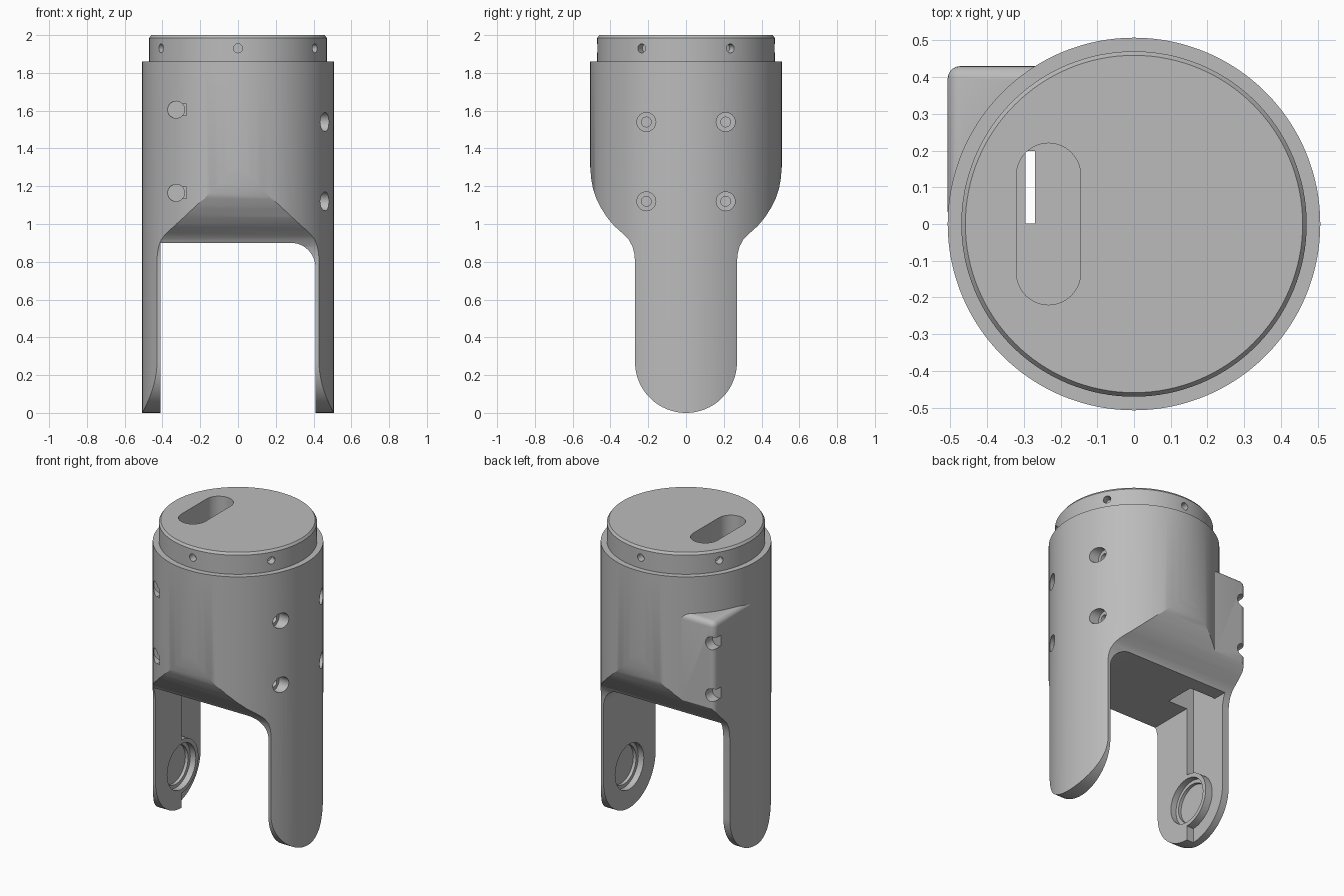
import bpy, bmesh, math
from math import sin, cos, pi, radians
from mathutils import Vector, Matrix

if "Cube" in bpy.data.objects:
    bpy.data.objects.remove(bpy.data.objects["Cube"], do_unlink=True)

grey = bpy.data.materials.new("plain_grey")
grey.use_nodes = True
COLOUR = (0.5, 0.5, 0.5, 1)
grey.diffuse_color = COLOUR
grey.node_tree.nodes["Principled BSDF"].inputs["Base Color"].default_value = COLOUR


def make(name, bm):
    bmesh.ops.recalc_face_normals(bm, faces=bm.faces)
    me = bpy.data.meshes.new(name)
    bm.to_mesh(me)
    bm.free()
    me.materials.append(grey)
    ob = bpy.data.objects.new(name, me)
    bpy.context.collection.objects.link(ob)
    return ob


def prism(name, points, axis, lo, hi):
    """Extrude an outline along an axis; points hold the two other coordinates in order."""
    bm = bmesh.new()
    place = {"x": lambda p: (lo, p[0], p[1]), "y": lambda p: (p[0], lo, p[1]),
             "z": lambda p: (p[0], p[1], lo)}[axis]
    face = bm.faces.new([bm.verts.new(place(p)) for p in points])
    side = bmesh.ops.extrude_face_region(bm, geom=[face])["geom"]
    move = Vector([(hi - lo) * (a == axis) for a in "xyz"])
    bmesh.ops.translate(bm, vec=move, verts=[v for v in side if isinstance(v, bmesh.types.BMVert)])
    return make(name, bm)


def rod(name, r, start, end, sides=32, r2=None):
    """Cylinder or cone between two points."""
    a, b = Vector(start), Vector(end)
    bm = bmesh.new()
    bmesh.ops.create_cone(bm, cap_ends=True, segments=sides, radius1=r,
                          radius2=r if r2 is None else r2, depth=(b - a).length)
    turn = (b - a).to_track_quat("Z", "Y").to_matrix().to_4x4()
    bmesh.ops.transform(bm, matrix=Matrix.Translation((a + b) / 2) @ turn, verts=bm.verts)
    return make(name, bm)


def box(name, x, y, z, bevel=0):
    ob = prism(name, [(x[0], y[0]), (x[1], y[0]), (x[1], y[1]), (x[0], y[1])], "z", *z)
    if bevel:
        bm = bmesh.new()
        bm.from_mesh(ob.data)
        bmesh.ops.bevel(bm, geom=bm.edges[:], offset=bevel, segments=5, profile=0.5, affect="EDGES")
        bm.to_mesh(ob.data)
        bm.free()
    return ob


def combine(target, other, operation):
    mod = target.modifiers.new("join", "BOOLEAN")
    mod.object, mod.operation, mod.solver = other, operation, "EXACT"
    bpy.context.view_layer.objects.active = target
    bpy.ops.object.modifier_apply(modifier=mod.name)
    bpy.data.objects.remove(other, do_unlink=True)


def arc(cx, cy, r, a0, a1, n):
    return [(cx + r * cos(radians(a0 + (a1 - a0) * i / n)),
             cy + r * sin(radians(a0 + (a1 - a0) * i / n))) for i in range(n + 1)]


# Round housing with a squared rear corner block
housing = rod("limb_housing", 0.507, (0, 0, -0.05), (0, 0, 1.86), 128)
combine(housing, box("corner_block", (-0.5072, -0.2), (0.0, 0.43), (-0.1, 1.62), 0.035), "UNION")

# Side outline: wide body narrowing to round-ended legs
half = [(0.53, 1.9), (0.53, 1.45), (0.507, 1.3), (0.502, 1.24), (0.492, 1.185), (0.475, 1.135),
        (0.45, 1.085), (0.418, 1.035), (0.38, 0.99), (0.33, 0.945), (0.303, 0.917),
        (0.283, 0.88), (0.273, 0.84), (0.27, 0.8)]
right = half + arc(0, 0.27, 0.27, 0, -90, 20)
outline = right + [(-y, z) for y, z in reversed(right[:-1])]
combine(housing, prism("side_outline", outline, "x", -0.7, 0.7), "INTERSECT")

# Opening between the legs, filleted on one side
gap = [(-0.41, -0.2), (0.41, -0.2)] + arc(0.28, 0.77, 0.13, 0, 90, 12) + [(-0.41, 0.9)]
combine(housing, prism("leg_gap", gap, "y", -0.7, 0.7), "DIFFERENCE")

# Stepped-back half of the right leg and the cable opening above it
combine(housing, box("leg_step", (-0.46, -0.35), (0, 0.4), (-0.1, 0.9)), "DIFFERENCE")
combine(housing, box("cable_opening", (-0.46, -0.27), (0, 0.2), (0.85, 1.05)), "DIFFERENCE")
combine(housing, rod("bearing_boss", 0.175, (-0.47, 0, 0.27), (-0.41, 0, 0.27), 48), "UNION")

# Top collar with chamfered rim
combine(housing, rod("collar", 0.47, (0, 0, 1.8), (0, 0, 1.985), 128), "UNION")
combine(housing, rod("collar_rim", 0.47, (0, 0, 1.985), (0, 0, 2.0), 128, 0.459), "UNION")

# Bearing seats inside both legs
for s in (-1, 1):
    combine(housing, rod("bearing_seat", 0.148, (s * 0.3, 0, 0.27), (s * 0.45, 0, 0.27), 48), "DIFFERENCE")
    combine(housing, rod("bearing_floor", 0.125, (s * 0.3, 0, 0.27), (s * 0.47, 0, 0.27), 48), "DIFFERENCE")

# Cable slot through the top
slot = arc(-0.2325, 0.1325, 0.0875, 0, 180, 16) + arc(-0.2325, -0.1325, 0.0875, 180, 360, 16)
combine(housing, prism("cable_slot", slot, "z", 1.2, 2.1), "DIFFERENCE")
combine(housing, box("cable_shaft", (-0.295, -0.27), (0.001, 0.199), (1.0, 1.3)), "DIFFERENCE")

# Six small radial holes round the collar
for i in range(6):
    a = pi / 6 + i * pi / 3
    d = Vector((cos(a), sin(a), 0))
    z = Vector((0, 0, 1.93))
    combine(housing, rod("collar_hole", 0.024, d * 0.42 + z, d * 0.52 + z, 20), "DIFFERENCE")

# Counterbored screw holes on the left side
for y in (-0.21, 0.21):
    for z in (1.12, 1.54):
        combine(housing, rod("bore", 0.05, (0.41, y, z), (0.6, y, z)), "DIFFERENCE")
        combine(housing, rod("screw_hole", 0.026, (0.3, y, z), (0.45, y, z), 20), "DIFFERENCE")

# Screw holes at the front right, and notches in the block corner
for z in (1.165, 1.605):
    combine(housing, rod("front_bore", 0.045, (-0.328, -0.34, z), (-0.328, -0.6, z)), "DIFFERENCE")
    combine(housing, box("bore_flat", (-0.325, -0.272), (-0.6, -0.37), (z - 0.03, z + 0.03)), "DIFFERENCE")
for z in (1.14, 1.48):
    combine(housing, rod("corner_notch", 0.042, (-0.485, 0.36, z), (-0.485, 0.6, z)), "DIFFERENCE")

# Smooth the round walls, keep the edges crisp
bpy.ops.object.select_all(action="DESELECT")
housing.select_set(True)
bpy.context.view_layer.objects.active = housing
bpy.ops.object.shade_smooth_by_angle(angle=radians(25))
